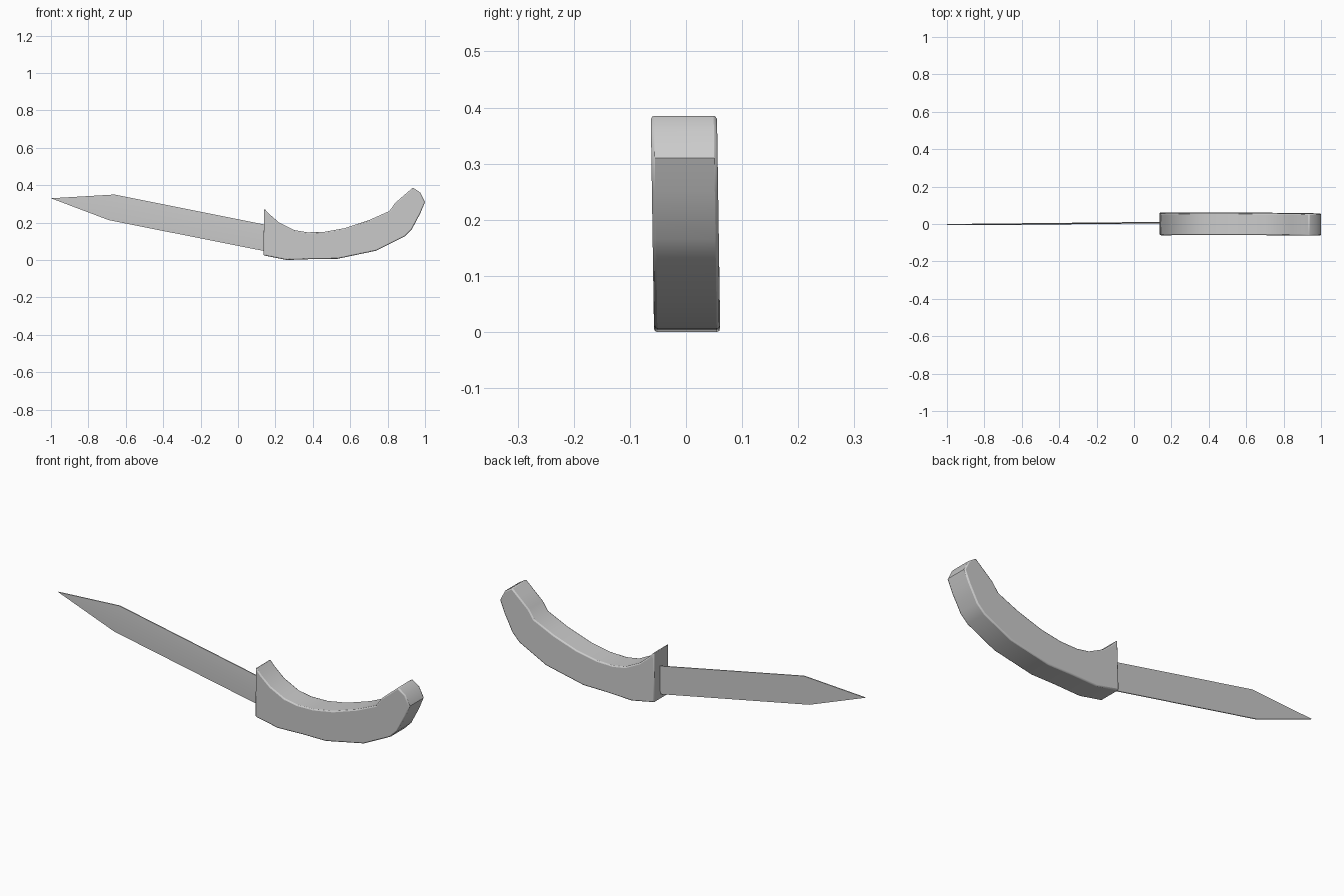
import bpy
import bmesh
import math

cube = bpy.data.objects.get("Cube")
if cube:
    bpy.data.objects.remove(cube, do_unlink=True)


def make_material(name, value):
    mat = bpy.data.materials.new(name)
    mat.use_nodes = True
    colour = (value, value, value, 1)
    mat.diffuse_color = colour
    bsdf = mat.node_tree.nodes["Principled BSDF"]
    bsdf.inputs["Base Color"].default_value = colour
    bsdf.inputs["Roughness"].default_value = 0.6
    return mat


def finish(name, bm, mat, angle):
    bmesh.ops.recalc_face_normals(bm, faces=bm.faces)
    mesh = bpy.data.meshes.new(name)
    bm.to_mesh(mesh)
    bm.free()
    mesh.materials.append(mat)
    obj = bpy.data.objects.new(name, mesh)
    bpy.context.collection.objects.link(obj)
    bpy.ops.object.select_all(action="DESELECT")
    obj.select_set(True)
    bpy.context.view_layer.objects.active = obj
    bpy.ops.object.shade_smooth_by_angle(angle=math.radians(angle))
    return obj


def extrude_profile(points, y_front, depth):
    """Fill an x-z outline and extrude it along +y."""
    bm = bmesh.new()
    face = bm.faces.new([bm.verts.new((x, y_front, z)) for x, z in points])
    result = bmesh.ops.extrude_face_region(bm, geom=[face])
    for item in result["geom"]:
        if isinstance(item, bmesh.types.BMVert):
            item.co.y += depth
    return bm


grey = make_material("plain grey", 0.6)

# Curved handle with a flared guard and an upturned pommel
handle_outline = [
    (0.14, 0.275), (0.17, 0.243), (0.22, 0.2), (0.3, 0.16), (0.37, 0.148),
    (0.46, 0.15), (0.57, 0.17), (0.7, 0.213), (0.81, 0.262), (0.84, 0.305),
    (0.89, 0.348), (0.935, 0.387), (0.975, 0.36), (1, 0.31), (0.975, 0.25),
    (0.93, 0.165), (0.89, 0.125), (0.74, 0.05), (0.53, 0.006), (0.4, 0.005),
    (0.26, 0), (0.135, 0.025),
]
bm = extrude_profile(handle_outline, -0.057, 0.118)
for v in bm.verts:
    v.co.y -= 0.015 * v.co.z  # slight lean
handle = finish("handle", bm, grey, 35)
bevel = handle.modifiers.new("softened edges", "BEVEL")
bevel.width = 0.006
bevel.segments = 2
bevel.limit_method = "ANGLE"
bevel.angle_limit = math.radians(60)

# Thin pointed blade: flat back, shallow ridge along the front
blade_outline = [(-1, 0.33), (-0.69, 0.213), (0.14, 0.048),
                 (0.14, 0.19), (-0.66, 0.35)]
bm = extrude_profile(blade_outline, -0.002, 0.005)
front = min(bm.faces, key=lambda f: f.calc_center_median().y)
rim = list(front.verts)
bm.faces.remove(front)
ridge_start = bm.verts.new((-0.67, -0.005, 0.285))
ridge_end = bm.verts.new((0.14, -0.005, 0.12))
tip, low, low_end, top_end, top = rim if abs(rim[0].co.x + 1) < 0.01 else sorted(
    rim, key=lambda v: [(v.co.x - x) ** 2 + (v.co.z - z) ** 2
                        for x, z in blade_outline].index(
        min((v.co.x - x) ** 2 + (v.co.z - z) ** 2 for x, z in blade_outline)))
for corners in ((tip, low, ridge_start), (tip, ridge_start, top),
                (low, low_end, ridge_end, ridge_start),
                (ridge_start, ridge_end, top_end, top),
                (low_end, top_end, ridge_end)):
    bm.faces.new(corners)
for v in bm.verts:
    v.co.y += 0.01 * (v.co.x + 0.7)  # slight sideways cant
finish("blade", bm, grey, 30)
